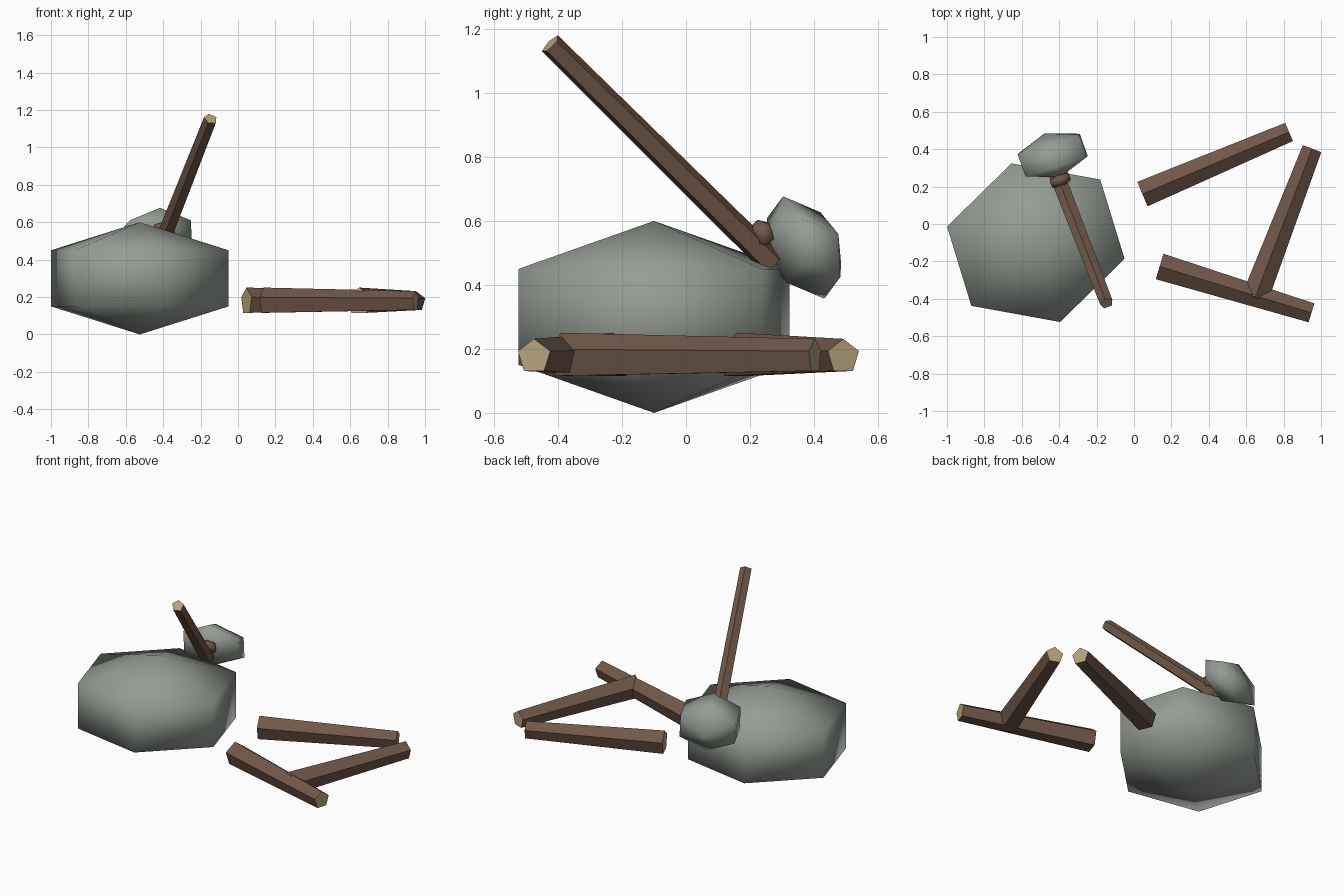
import bpy, bmesh, math
from mathutils import Vector

if "Cube" in bpy.data.objects:
    bpy.data.objects.remove(bpy.data.objects["Cube"])


def material(name, rgb):
    m = bpy.data.materials.new(name)
    m.diffuse_color = (*rgb, 1)
    m.use_nodes = True
    m.node_tree.nodes["Principled BSDF"].inputs["Base Color"].default_value = m.diffuse_color
    return m


STONE = material("grey_stone", (0.30, 0.335, 0.295))
BARK = material("brown_wood", (0.165, 0.097, 0.065))
CUT = material("cut_wood", (0.46, 0.37, 0.20))


def finish(bm, name, mats, smooth):
    bmesh.ops.recalc_face_normals(bm, faces=bm.faces)
    for f in bm.faces:
        f.smooth = smooth
    me = bpy.data.meshes.new(name)
    bm.to_mesh(me)
    bm.free()
    for m in mats:
        me.materials.append(m)
    ob = bpy.data.objects.new(name, me)
    bpy.context.collection.objects.link(ob)
    return ob


def boulder(name, center, side, front, pole, mat):
    """Six-sided, three-ring ball spanned by two ring vectors and a pole vector."""
    bm = bmesh.new()
    c, u, v, p = map(Vector, (center, side, front, pole))
    rings = []
    for h in (-0.5, 0.5):
        rings.append([bm.verts.new(c + p * h + v * math.cos(k * math.pi / 3)
                                   + u * math.sin(k * math.pi / 3)) for k in range(6)])
    low, high = bm.verts.new(c - p), bm.verts.new(c + p)
    for k in range(6):
        n = (k + 1) % 6
        bm.faces.new((rings[0][k], rings[0][n], rings[1][n], rings[1][k]))
        bm.faces.new((rings[0][n], rings[0][k], low))
        bm.faces.new((rings[1][k], rings[1][n], high))
    return finish(bm, name, [mat], True)


def log(name, start, end, r0, r1):
    """Tapered five-sided log, ridge upward, with pale cut ends."""
    bm = bmesh.new()
    a, b = Vector(start), Vector(end)
    d = (b - a).normalized()
    side = d.cross(Vector((0, 0, 1))).normalized()
    up = side.cross(d)
    ends = []
    for c, r in ((a, r0), (b, r1)):
        ends.append([bm.verts.new(c + r * (up * math.cos(k * math.tau / 5)
                                           + side * math.sin(k * math.tau / 5))) for k in range(5)])
    for k in range(5):
        n = (k + 1) % 5
        bm.faces.new((ends[0][k], ends[0][n], ends[1][n], ends[1][k]))
    for e in ends:
        bm.faces.new(e).material_index = 1
    return finish(bm, name, [BARK, CUT], False)


# Large ground stone
boulder("large_stone", (-0.525, -0.10, 0.30), (0.473, 0.145, 0), (-0.13, 0.424, 0),
        (0, 0, 0.30), STONE)

# Hammer: stone head, handle and lashing knot
boulder("hammer_head", (-0.435, 0.368, 0.517), (0.19, 0.061, 0), (-0.003, -0.006, 0.135),
        (-0.042, 0.117, -0.05), STONE)
log("hammer_handle", (-0.415, 0.27, 0.468), (-0.146, -0.424, 1.153), 0.043, 0.037)
boulder("lashing_knot", (-0.395, 0.235, 0.56), (0.056, 0.022, 0), (-0.012, 0.03, 0.012),
        (0, -0.012, 0.044), BARK)

# Loose logs lying beside the stone
for name, start, end in (
        ("front_log", (0.137, -0.227), (0.949, -0.475)),
        ("back_log", (0.045, 0.16), (0.829, 0.492)),
        ("cross_log", (0.648, -0.392), (0.952, 0.403))):
    log(name, (*start, 0.176), (*end, 0.176), 0.0746, 0.0555)
